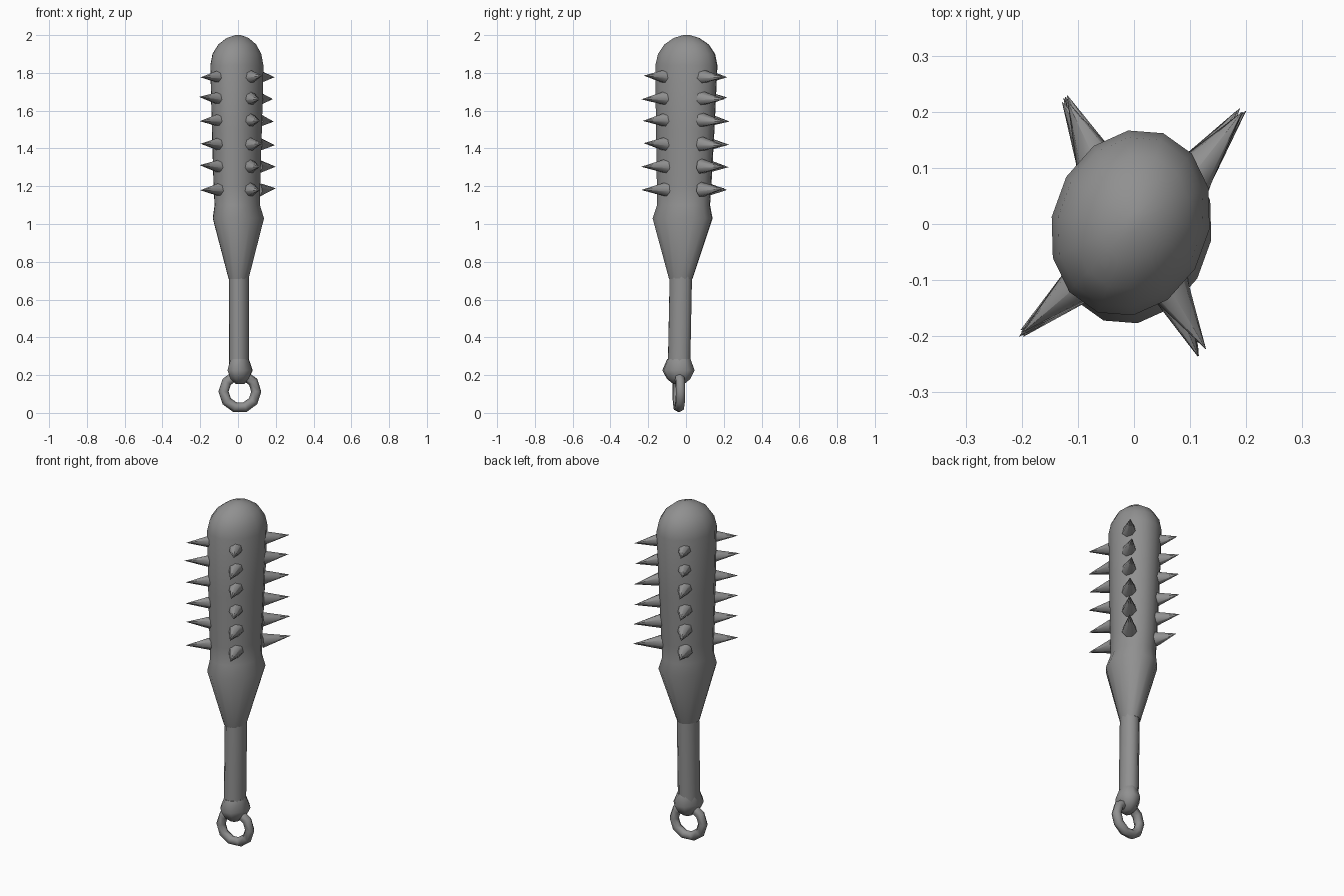
import bpy, bmesh, math, random
from mathutils import Vector, Matrix

if "Cube" in bpy.data.objects:
    bpy.data.objects.remove(bpy.data.objects["Cube"])

random.seed(4)
TILT = math.radians(70)  # direction of the long axis of the oval section

# Dark iron grey for every part
iron = bpy.data.materials.new("dark_iron")
iron.diffuse_color = (0.28, 0.28, 0.28, 1)
iron.use_nodes = True
iron.node_tree.nodes["Principled BSDF"].inputs["Base Color"].default_value = iron.diffuse_color


def finish(obj, angle=45):
    obj.data.materials.append(iron)
    bpy.ops.object.select_all(action='DESELECT')
    obj.select_set(True)
    bpy.context.view_layer.objects.active = obj
    bpy.ops.object.shade_smooth_by_angle(angle=math.radians(angle))


def add_mesh(name, bm, angle=45):
    bmesh.ops.recalc_face_normals(bm, faces=bm.faces)
    me = bpy.data.meshes.new(name)
    bm.to_mesh(me)
    bm.free()
    obj = bpy.data.objects.new(name, me)
    bpy.context.collection.objects.link(obj)
    finish(obj, angle)
    return obj


def oval_loft(name, stations, sides, ratio=0.82, angle=45):
    """Skin oval rings given as (z, centre x, centre y, long radius)."""
    bm = bmesh.new()
    rings = []
    for z, cx, cy, r in stations:
        ring = []
        for i in range(sides):
            a = 2 * math.pi * i / sides
            p = Matrix.Rotation(TILT, 3, 'Z') @ Vector((r * math.cos(a), r * ratio * math.sin(a), 0))
            ring.append(bm.verts.new(p + Vector((cx, cy, z))))
        rings.append(ring)
    for lo, hi in zip(rings, rings[1:]):
        for i in range(sides):
            j = (i + 1) % sides
            bm.faces.new((lo[i], lo[j], hi[j], hi[i]))
    bm.faces.new(rings[0])
    bm.faces.new(rings[-1])
    return add_mesh(name, bm, angle)


# Club head with domed top, collar and taper
oval_loft("club_head", [
    (0.71, 0.003, -0.028, 0.064),
    (1.03, 0.002, -0.018, 0.164),
    (1.10, -0.004, -0.013, 0.145),
    (1.20, -0.006, -0.010, 0.149),
    (1.50, -0.006, -0.004, 0.160),
    (1.84, -0.006, 0.002, 0.170),
    (1.90, -0.006, 0.003, 0.156),
    (1.95, -0.004, 0.003, 0.122),
    (1.985, -0.002, 0.003, 0.070),
    (2.00, 0.0, 0.003, 0.018)], 14)

# Handle and pommel
oval_loft("handle", [
    (0.24, 0.006, -0.037, 0.063),
    (0.74, 0.006, -0.027, 0.063)], 10)
oval_loft("pommel", [
    (0.152, 0.010, -0.038, 0.030),
    (0.18, 0.010, -0.039, 0.066),
    (0.225, 0.011, -0.040, 0.091),
    (0.285, 0.009, -0.038, 0.066)], 8, 0.74, 60)

# Hanging ring
bpy.ops.mesh.primitive_torus_add(
    major_segments=10, minor_segments=6, major_radius=0.087, minor_radius=0.027,
    location=(0.01, -0.038, 0.113), rotation=(math.pi / 2, 0, math.radians(6)))
ring = bpy.context.object
ring.name = "hanging_ring"
finish(ring, 65)

# Four columns of spikes: base and tip in plan
columns = {
    "front_right": ((0.064, -0.115), (0.120, -0.228)),
    "front_left": ((-0.095, -0.105), (-0.204, -0.193)),
    "back_right": ((0.108, 0.092), (0.192, 0.200)),
    "back_left": ((-0.070, 0.115), (-0.120, 0.222)),
}
heights = (1.182, 1.305, 1.423, 1.55, 1.665, 1.78)
for name, (base, tip) in columns.items():
    bm = bmesh.new()
    for z in heights:
        b = Vector((*base, z))
        t = Vector((*tip, z)) + Vector([random.uniform(-0.009, 0.009) for _ in range(3)])
        d = t - b
        b -= d.normalized() * 0.015
        d = t - b
        m = Matrix.Translation((b + t) / 2) @ d.to_track_quat('Z', 'Y').to_matrix().to_4x4()
        bmesh.ops.create_cone(bm, cap_ends=True, segments=7, radius1=0.041,
                              radius2=0.0005, depth=d.length, matrix=m)
    add_mesh("spikes_" + name, bm, 60)
